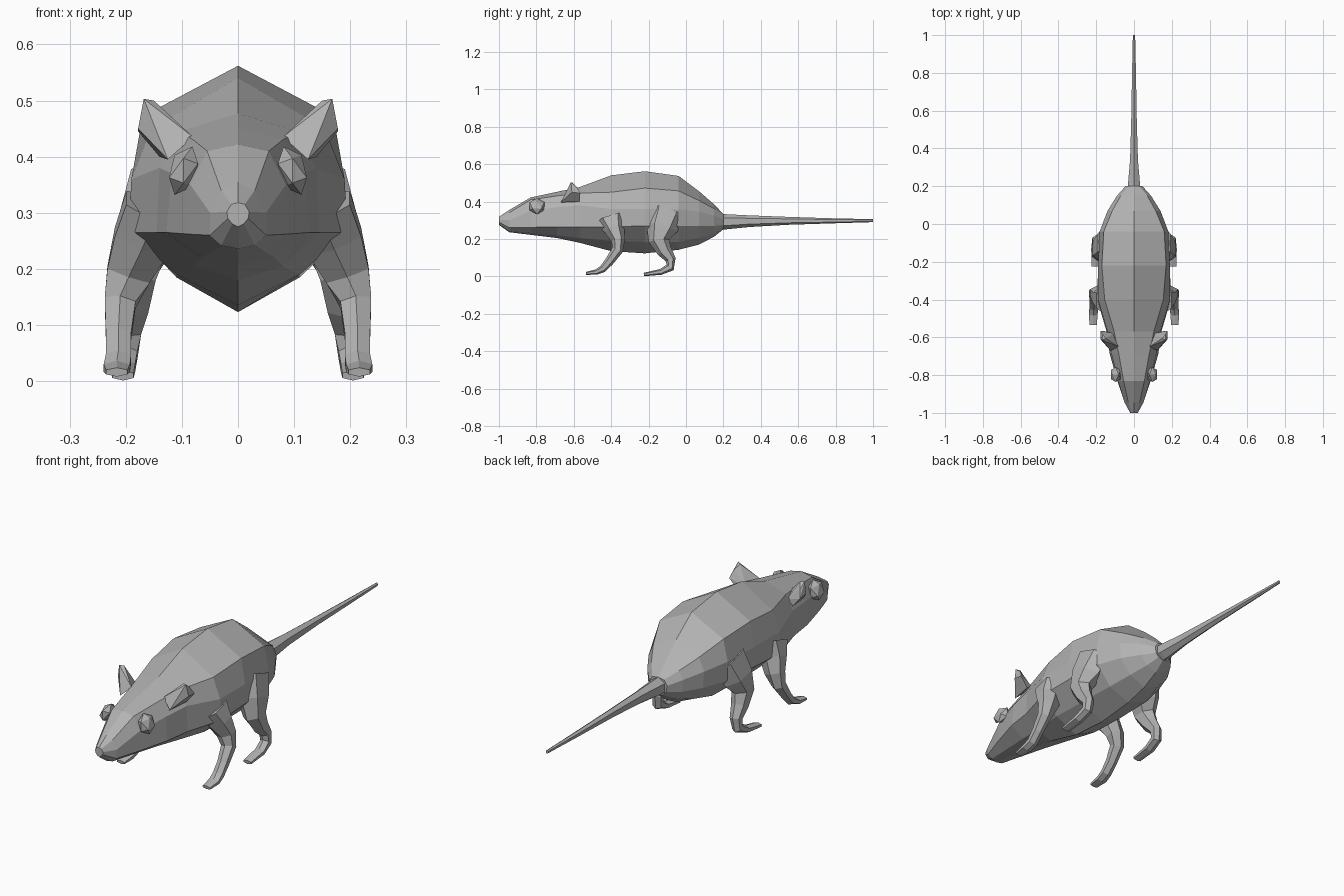
import bpy, bmesh
from mathutils import Vector, Matrix
from math import cos, sin, pi

fur = bpy.data.materials.new("grey_fur")
fur.diffuse_color = (0.45, 0.45, 0.45, 1)


def finish(name, bm, mirror=False):
    bmesh.ops.recalc_face_normals(bm, faces=bm.faces)
    me = bpy.data.meshes.new(name)
    bm.to_mesh(me)
    bm.free()
    me.materials.append(fur)
    ob = bpy.data.objects.new(name, me)
    bpy.context.collection.objects.link(ob)
    if mirror:
        ob.modifiers.new("mirror", 'MIRROR')
    return ob


def loft(name, rings, mirror=False):
    """Skin a list of equal-length point rings and cap both ends."""
    bm = bmesh.new()
    loops = [[bm.verts.new(p) for p in r] for r in rings]
    n = len(loops[0])
    for a, b in zip(loops, loops[1:]):
        for i in range(n):
            j = (i + 1) % n
            bm.faces.new((a[i], a[j], b[j], b[i]))
    bm.faces.new(loops[0])
    bm.faces.new(loops[-1])
    return finish(name, bm, mirror)


def limb(name, path, sides=6):
    """Loft along a path of (x, y, z, half width, half depth)."""
    pts = [Vector(p[:3]) for p in path]
    rings = []
    for i, p in enumerate(path):
        t = (pts[min(i + 1, len(pts) - 1)] - pts[max(i - 1, 0)]).normalized()
        v = t.cross(Vector((1, 0, 0))).normalized()
        u = v.cross(t).normalized()
        rings.append([pts[i] + u * p[3] * cos(2 * pi * k / sides + pi / sides)
                      + v * p[4] * sin(2 * pi * k / sides + pi / sides) for k in range(sides)])
    return loft(name, rings, True)


# Body and head: y, top z, then (x, z) of back crease, flank, low edge, belly; bottom z
sections = [
    (-1.00, .318, (.012, .315), (.02, .302), (.018, .29), (.01, .28), .275),
    (-.945, .355, (.03, .34), (.05, .30), (.05, .26), (.03, .242), .236),
    (-.83, .422, (.055, .41), (.085, .35), (.088, .262), (.045, .232), .222),
    (-.69, .452, (.08, .43), (.118, .37), (.128, .265), (.065, .22), .205),
    (-.57, .477, (.105, .445), (.14, .38), (.145, .265), (.08, .205), .18),
    (-.40, .54, (.155, .45), (.19, .36), (.195, .265), (.11, .19), .135),
    (-.22, .562, (.17, .472), (.19, .36), (.19, .27), (.11, .185), .123),
    (-.04, .537, (.16, .457), (.182, .36), (.175, .27), (.105, .185), .142),
    (.07, .455, (.115, .405), (.14, .345), (.135, .27), (.08, .205), .17),
    (.15, .385, (.07, .362), (.09, .325), (.085, .27), (.05, .23), .212),
    (.20, .333, (.03, .328), (.045, .305), (.04, .275), (.025, .258), .252),
]
rings = []
for y, top, *side, bottom in sections:
    right = [(x, y, z) for x, z in side]
    left = [(-x, y, z) for x, z in reversed(side)]
    rings.append([(0, y, top)] + right + [(0, y, bottom)] + left)
loft("body", rings)

# Tail: y, centre z, half width, half height
tail = [(.15, .292, .042, .043), (.22, .292, .036, .04), (.34, .295, .024, .031),
        (.55, .297, .017, .021), (.8, .297, .012, .013), (1.0, .298, .007, .008)]
loft("tail", [[(w * cos(pi / 3 * k + pi / 6), y, z + h * sin(pi / 3 * k + pi / 6))
               for k in range(6)] for y, z, w, h in tail])

# Legs with feet
limb("front_leg", [(.15, -.40, .31, .06, .085), (.172, -.382, .25, .058, .055),
                   (.195, -.362, .19, .046, .036), (.21, -.367, .14, .032, .03),
                   (.213, -.41, .08, .026, .024), (.213, -.445, .04, .026, .02),
                   (.216, -.48, .023, .027, .014), (.216, -.535, .016, .022, .008)])
limb("hind_leg", [(.14, -.10, .35, .06, .10), (.165, -.13, .26, .06, .085),
                  (.185, -.145, .19, .045, .055), (.19, -.115, .135, .035, .04),
                  (.195, -.082, .09, .026, .028), (.2, -.085, .048, .024, .024),
                  (.205, -.135, .024, .025, .016), (.205, -.225, .01, .022, .009)])

# Ears: hull of a cupped front rim and a narrower back
bm = bmesh.new()
for p in [(.08, -.65, .435), (.125, -.67, .395), (.178, -.61, .45), (.168, -.615, .503),
          (.15, -.605, .5), (.105, -.58, .42), (.14, -.57, .40), (.178, -.565, .445),
          (.166, -.585, .48)]:
    bm.verts.new(p)
bmesh.ops.convex_hull(bm, input=bm.verts)
finish("ears", bm, True)

# Eyes
bm = bmesh.new()
bmesh.ops.create_icosphere(bm, subdivisions=1, radius=.046, matrix=Matrix.Translation(
    (.097, -.797, .375)) @ Matrix.Rotation(-.35, 4, 'Y') @ Matrix.Diagonal((.6, 1, 1, 1)))
finish("eyes", bm, True)
